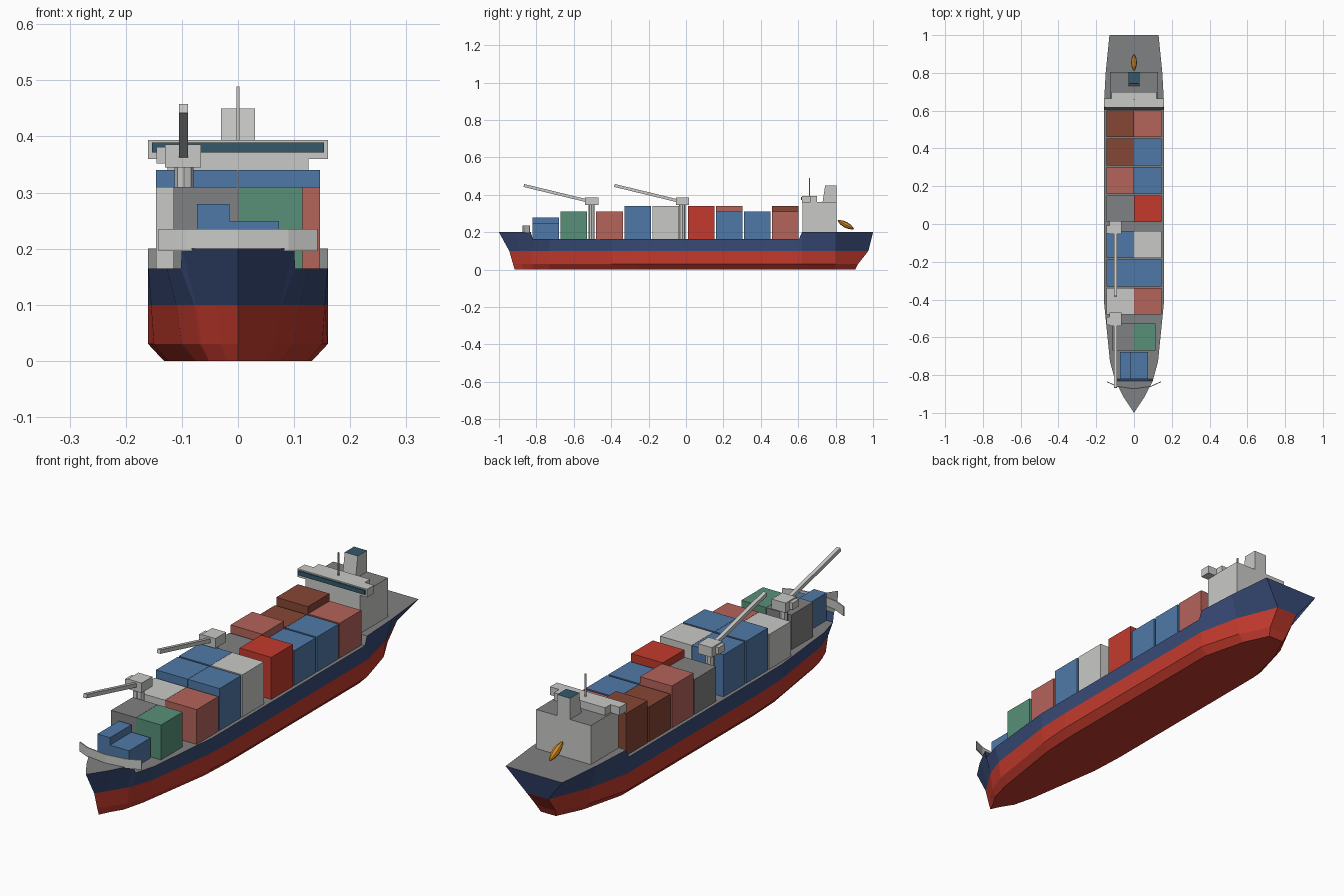
import bpy, bmesh, math
from mathutils import Matrix, Vector

start = bpy.data.objects.get("Cube")
if start:
    bpy.data.objects.remove(start)


def material(name, hexa):
    def linear(v):
        return v / 12.92 if v <= 0.04045 else ((v + 0.055) / 1.055) ** 2.4
    rgb = [linear(int(hexa[i:i + 2], 16) / 255) for i in (0, 2, 4)]
    mat = bpy.data.materials.new(name)
    mat.use_nodes = True
    mat.diffuse_color = (*rgb, 1)
    mat.node_tree.nodes["Principled BSDF"].inputs["Base Color"].default_value = (*rgb, 1)
    return mat


NAVY = material("navy paint", "384a76")
RED = material("red paint", "c43a2d")
GREY = material("deck grey", "808182")
WHITE = material("off white", "c9cac7")
BLUE = material("container blue", "4f79a8")
SALMON = material("container salmon", "b4635a")
GREEN = material("container green", "579078")
BROWN = material("container brown", "864634")
ORANGE = material("lifeboat orange", "d08a22")
TEAL = material("dark teal", "33596a")


def finish(name, bm, mats, rule=None):
    """Turn a bmesh into an object; rule picks the material slot of a face."""
    bmesh.ops.recalc_face_normals(bm, faces=bm.faces)
    bm.normal_update()
    if rule:
        for f in bm.faces:
            f.material_index = rule(f)
    mesh = bpy.data.meshes.new(name)
    bm.to_mesh(mesh)
    bm.free()
    for m in mats:
        mesh.materials.append(m)
    obj = bpy.data.objects.new(name, mesh)
    bpy.context.collection.objects.link(obj)
    return obj


def top_rule(f):
    return 1 if f.normal.z > 0.9 else 0


def box(name, x, y, z, mats, rule=None, slant=0):
    """Box from ranges; slant moves the top front edge back."""
    bm = bmesh.new()
    bmesh.ops.create_cube(bm, size=1)
    for v in bm.verts:
        top, front = v.co.z > 0, v.co.y < 0
        v.co = [r[1] if c > 0 else r[0] for r, c in zip((x, y, z), v.co)]
        if top and front:
            v.co.y += slant
    return finish(name, bm, mats, rule)


# Hull: cross-sections of deck, waterline, bilge and bottom half-widths
BOW = (-1, -0.945, -0.925, -0.915)
STERN = (1, 0.975, 0.92, 0.905)
HIGH, LOW = 0.2, 0.165
SECTIONS = [
    (-1, HIGH, 0, 0, 0, 0),
    (-0.92, HIGH, 0.053, 0.035, 0.03, 0.02),
    (-0.83, HIGH, 0.1, 0.075, 0.065, 0.05),
    (-0.82, LOW, 0.102, 0.078, 0.068, 0.052),
    (-0.73, LOW, 0.127, 0.11, 0.1, 0.075),
    (-0.4, LOW, 0.16, 0.155, 0.15, 0.125),
    (-0.25, LOW, 0.16, 0.16, 0.16, 0.132),
    (0.605, LOW, 0.16, 0.16, 0.16, 0.132),
    (0.62, HIGH, 0.16, 0.16, 0.16, 0.13),
    (0.8, HIGH, 0.15, 0.12, 0.11, 0.085),
    (1, HIGH, 0.13, 0.05, 0.045, 0.035),
]


def rake(y, level):
    """Pull the ends of the hull in below the deck."""
    if y < -0.82:
        return -0.82 + (y + 0.82) / 0.18 * (-0.82 - BOW[level])
    if y > 0.8:
        return 0.8 + (y - 0.8) / 0.2 * (STERN[level] - 0.8)
    return y


bm = bmesh.new()
rings = []
for y, top, *widths in SECTIONS:
    half = [(w, rake(y, i), z) for i, (w, z) in enumerate(zip(widths, (top, 0.1, 0.03, 0)))]
    loop = half + [(-px, py, pz) for px, py, pz in reversed(half)]
    rings.append([bm.verts.new(p) for p in loop])
for a, b in zip(rings, rings[1:]):
    for i in range(8):
        j = (i + 1) % 8
        bm.faces.new((a[i], a[j], b[j], b[i]))
last = rings[-1]
bm.faces.new((last[0], last[1], last[6], last[7]))
bm.faces.new((last[1], last[2], last[5], last[6]))
bm.faces.new((last[2], last[3], last[4], last[5]))
bmesh.ops.remove_doubles(bm, verts=bm.verts, dist=0.0005)


def hull_rule(f):
    if f.normal.z > 0.3:
        return 2
    return 0 if f.calc_center_median().z > 0.1 else 1


finish("hull", bm, [NAVY, RED, GREY], hull_rule)

# Wave breaker on the bow: a bent plate
bm = bmesh.new()
path = [(-0.142, -0.838), (-0.09, -0.862), (0, -0.875), (0.09, -0.862), (0.142, -0.838)]
columns = [[bm.verts.new((x, y + d, z)) for d, z in
            ((0, 0.196), (0.005, 0.196), (0.005, 0.235), (0, 0.235))] for x, y in path]
for a, b in zip(columns, columns[1:]):
    for i in range(4):
        bm.faces.new((a[i], a[i - 1], b[i - 1], b[i]))
bm.faces.new(columns[0])
bm.faces.new(columns[-1])
finish("wave_breaker", bm, [WHITE])

# Containers: start y, half width, then colour and top height for each side
MID, TALL = 0.31, 0.34
STACKS = [
    (-0.67, 0.115, GREY, MID, GREEN, MID),
    (-0.48, 0.146, WHITE, MID, SALMON, MID),
    (-0.33, 0.146, BLUE, TALL, BLUE, TALL),
    (-0.18, 0.146, BLUE, TALL, WHITE, TALL),
    (0.01, 0.146, GREY, MID, RED, TALL),
    (0.16, 0.146, SALMON, TALL, BLUE, MID),
    (0.31, 0.146, BROWN, MID, BLUE, MID),
    (0.46, 0.146, BROWN, TALL, SALMON, MID),
]
for n, (y, w, right, right_top, left, left_top) in enumerate(STACKS):
    span = (y, y + 0.142)
    box(f"container_right_{n}", (-w, -0.0005), span, (LOW - 0.005, right_top), [right])
    box(f"container_left_{n}", (0.0005, w), span, (LOW - 0.005, left_top), [left])
box("bow_container_right", (-0.073, -0.015), (-0.82, -0.678), (LOW - 0.005, 0.28), [BLUE])
box("bow_container_left", (-0.015, 0.073), (-0.82, -0.678), (LOW - 0.005, 0.249), [BLUE])

# Deckhouse and bridge
box("deckhouse", (-0.126, 0.126), (0.622, 0.805), (0.195, 0.362), [WHITE, GREY], top_rule)
box("bridge", (-0.118, 0.118), (0.622, 0.7), (0.36, 0.394), [WHITE])
box("bridge_wings", (-0.16, 0.16), (0.62, 0.665), (0.36, 0.394), [WHITE])
box("bridge_windows", (-0.153, 0.153), (0.614, 0.621), (0.371, 0.389), [TEAL])
box("funnel", (-0.03, 0.03), (0.73, 0.805), (0.36, 0.45), [WHITE, TEAL], top_rule, 0.014)
box("mast", (-0.003, 0.003), (0.657, 0.663), (0.39, 0.489), [WHITE])

# Deck cranes
for n, y in enumerate((-0.505, -0.02)):
    bm = bmesh.new()
    bmesh.ops.create_cone(bm, cap_ends=True, segments=8, radius1=0.017, radius2=0.017, depth=0.19,
                          matrix=Matrix.Translation((-0.096, y, 0.255)))
    finish(f"crane_post_{n}", bm, [WHITE])
    box(f"crane_head_{n}", (-0.13, -0.066), (y - 0.034, y + 0.036), (0.345, 0.386), [WHITE])
    box(f"crane_cab_{n}", (-0.145, -0.125), (y - 0.03, y + 0.012), (0.352, 0.381), [WHITE])
    root, tip = Vector((-0.097, y - 0.02, 0.367)), Vector((-0.097, y - 0.362, 0.45))
    boom = box(f"crane_boom_{n}", (-0.008, 0.008), (-0.008, 0.008),
               (0, (tip - root).length), [WHITE])
    boom.location = root
    boom.rotation_euler.x = math.atan2((root - tip).y, (tip - root).z)

# Free-fall lifeboat: a tilted spindle behind the deckhouse
bm = bmesh.new()
bmesh.ops.create_uvsphere(bm, u_segments=8, v_segments=6, radius=1)
for v in bm.verts:
    taper = 1 - abs(v.co.z) ** 2 * 0.4
    v.co = (v.co.x * 0.016 * taper, v.co.y * 0.016 * taper, v.co.z * 0.05)
boat = finish("lifeboat", bm, [ORANGE])
boat.location = (0, 0.854, 0.24)
boat.rotation_euler.x = math.radians(-118)
